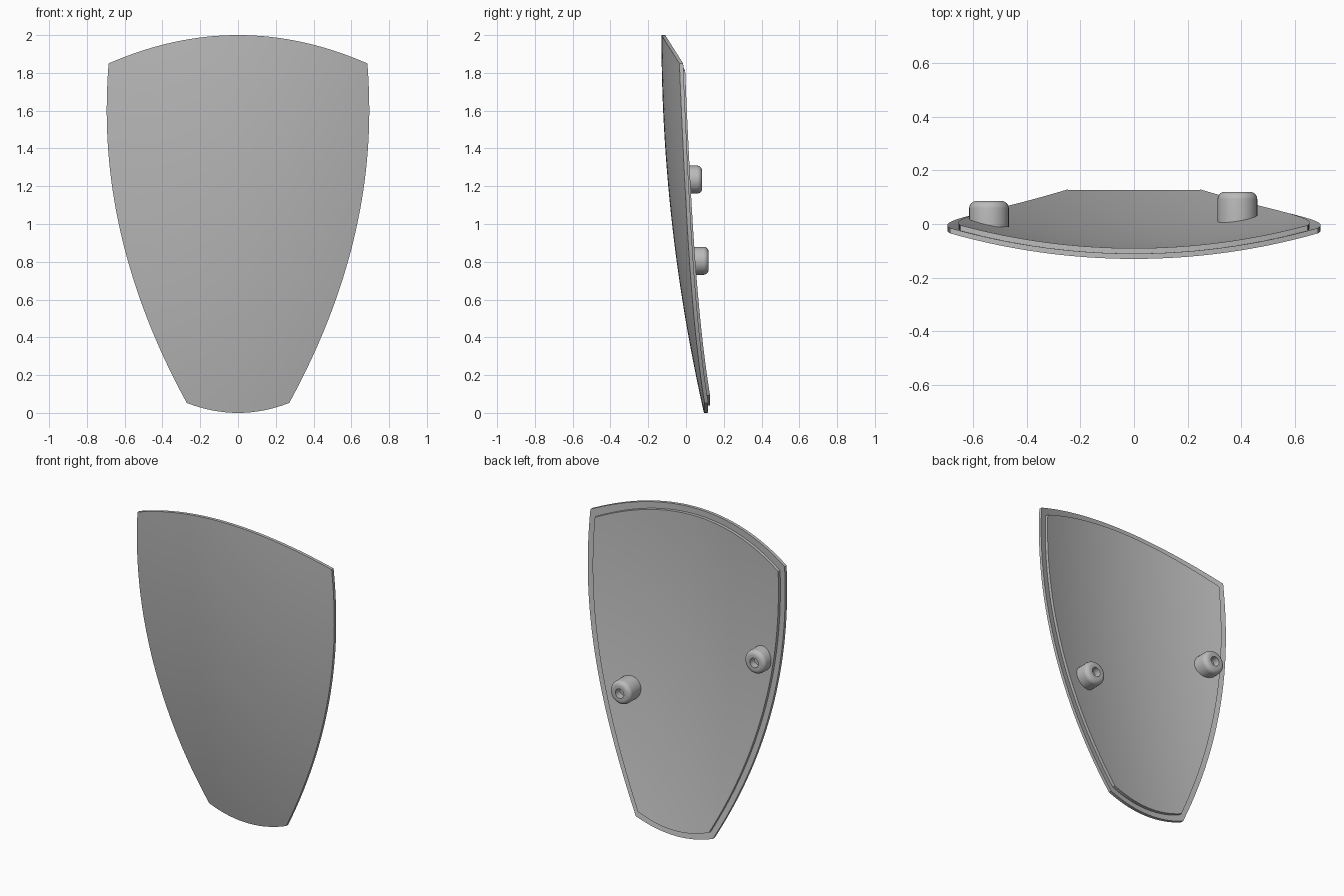
import bpy, bmesh, math
from mathutils import Matrix, Vector

cube = bpy.data.objects.get("Cube")
if cube:
    bpy.data.objects.remove(cube, do_unlink=True)

# One plain grey for every part
grey = bpy.data.materials.new("plain_grey")
grey.use_nodes = True
colour = (0.5, 0.5, 0.5, 1)
grey.diffuse_color = colour
grey.node_tree.nodes["Principled BSDF"].inputs["Base Color"].default_value = colour


def finish(bm, name):
    bmesh.ops.recalc_face_normals(bm, faces=bm.faces)
    mesh = bpy.data.meshes.new(name)
    bm.to_mesh(mesh)
    bm.free()
    mesh.materials.append(grey)
    obj = bpy.data.objects.new(name, mesh)
    bpy.context.collection.objects.link(obj)
    bpy.ops.object.select_all(action='DESELECT')
    bpy.context.view_layer.objects.active = obj
    obj.select_set(True)
    bpy.ops.object.shade_smooth_by_angle(angle=math.radians(30))
    return obj


def half_width(z):
    bend = 0.177 if z < 1.6 else 0.16
    return 0.695 - bend * (z - 1.6) ** 2


def front_y(x, z):
    # Backward sweep towards the foot, plus a sideways bow
    return -0.13 + 0.225 * (1 - z / 2) ** 2 + 0.2 * x * x


def curved_plate(name, inset, y_front, y_back, cols=32, rows=40):
    bm = bmesh.new()
    low, high = 0.053 + inset, 1.85 - inset
    layers = []
    for offset in (y_front, y_back):
        grid = []
        for j in range(rows + 1):
            t = j / rows
            side_z = low + (high - low) * t
            width = half_width(side_z) - inset * 1.08
            row = []
            for i in range(cols + 1):
                u = 2 * i / cols - 1
                x = u * width
                z = side_z + (1 - u * u) * (0.15 * t - 0.053 * (1 - t))
                row.append(bm.verts.new((x, front_y(x, z) + offset, z)))
            grid.append(row)
        for a, b in zip(grid, grid[1:]):
            for i in range(cols):
                bm.faces.new((a[i], a[i + 1], b[i + 1], b[i]))
        # Border loop, walked once around
        layers.append(grid[0] + [r[-1] for r in grid[1:]]
                      + grid[-1][-2::-1] + [r[0] for r in grid[-2:0:-1]])
    front, back = layers
    for i in range(len(front)):
        k = (i + 1) % len(front)
        bm.faces.new((front[i], front[k], back[k], back[i]))
    return finish(bm, name)


def knob(name, x, z, tip, length):
    # Lathed stud with a rounded shoulder and a blind hole
    r, fillet, hole, depth = 0.074, 0.028, 0.03, 0.045
    profile = [(0, -length), (r, -length)]
    for i in range(7):
        a = math.pi / 2 * i / 6
        profile.append((r - fillet + fillet * math.cos(a),
                        -fillet + fillet * math.sin(a)))
    profile += [(hole, 0), (hole, -depth), (0, -depth)]
    bm = bmesh.new()
    verts = [bm.verts.new((p, h, 0)) for p, h in profile]
    edges = [bm.edges.new(pair) for pair in zip(verts, verts[1:])]
    bmesh.ops.spin(bm, geom=verts + edges, cent=(0, 0, 0), axis=(0, 1, 0),
                   angle=2 * math.pi, steps=32)
    bmesh.ops.remove_doubles(bm, verts=bm.verts, dist=1e-4)
    bmesh.ops.transform(bm, matrix=Matrix.Translation(Vector((x, tip, z))),
                        verts=bm.verts)
    return finish(bm, name)


# Outer shell and the smaller raised panel behind it
curved_plate("front_plate", 0, 0, 0.02)
curved_plate("back_panel", 0.038, 0.018, 0.04)

# Mounting studs
knob("right_stud", -0.54, 1.235, 0.086, 0.098)
knob("left_stud", 0.385, 0.805, 0.12, 0.114)
